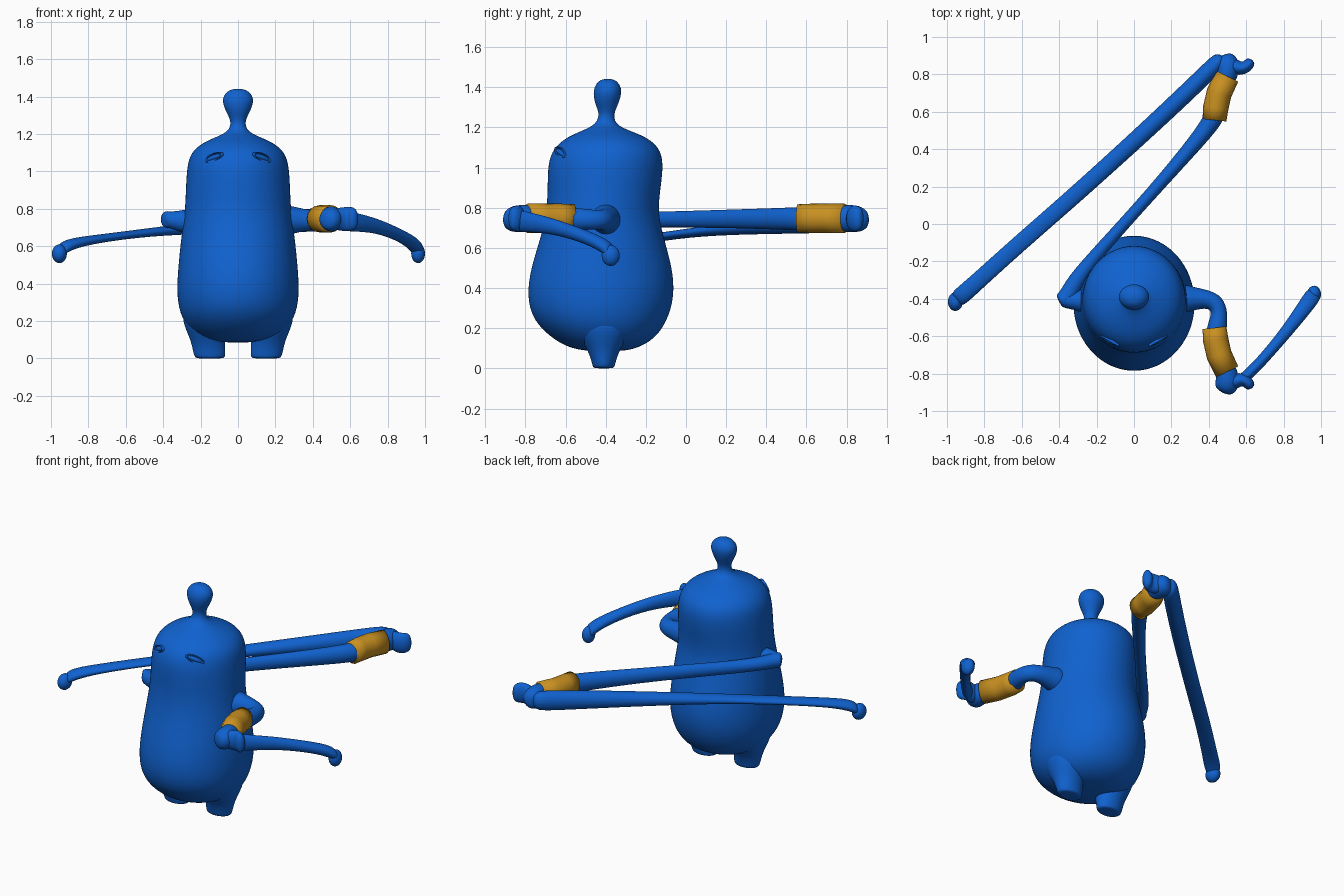
import bpy
import bmesh
import math
from mathutils import Vector

if "Cube" in bpy.data.objects:
    bpy.data.objects.remove(bpy.data.objects["Cube"])


def make_material(name, color):
    mat = bpy.data.materials.new(name)
    mat.use_nodes = True
    mat.diffuse_color = color
    mat.node_tree.nodes["Principled BSDF"].inputs["Base Color"].default_value = color
    return mat


blue = make_material("blue skin", (.005, .122, .63, 1))
gold = make_material("gold band", (.58, .28, .015, 1))


def finish(obj, name, material):
    obj.name = name
    obj.data.materials.append(material)
    for polygon in obj.data.polygons:
        polygon.use_smooth = True
    return obj


def loft(name, sections, material, sides=16, levels=2):
    """Skin elliptical sections, each given as centre and two half axes."""
    bm = bmesh.new()
    loops = []
    for center, u, v in sections:
        loop = []
        for i in range(sides):
            angle = math.tau * i / sides
            loop.append(bm.verts.new(center + u * math.cos(angle) + v * math.sin(angle)))
        loops.append(loop)
    for lower, upper in zip(loops, loops[1:]):
        for i in range(sides):
            j = (i + 1) % sides
            bm.faces.new((lower[i], lower[j], upper[j], upper[i]))
    bm.faces.new(loops[0][::-1])
    bm.faces.new(loops[-1])
    bmesh.ops.recalc_face_normals(bm, faces=bm.faces)
    mesh = bpy.data.meshes.new(name)
    bm.to_mesh(mesh)
    bm.free()
    obj = bpy.data.objects.new(name, mesh)
    bpy.context.collection.objects.link(obj)
    if levels:
        modifier = obj.modifiers.new("smooth", "SUBSURF")
        modifier.levels = modifier.render_levels = levels
    return finish(obj, name, material)


def column(name, rows, sides):
    """Upright loft from rows of height, x centre, half width, front y, back y."""
    sections = []
    for z, x, width, front, back in rows:
        center = Vector((x, (front + back) / 2, z))
        sections.append((center, Vector((width, 0, 0)), Vector((0, (back - front) / 2, 0))))
    return loft(name, sections, blue, sides)


def limb(name, rows, material=blue, flip=1, levels=2):
    """Sideways loft from rows of x, y, z, half width, half height."""
    points = [Vector((x, y * flip, z)) for x, y, z, w, h in rows]
    sections = []
    for i, row in enumerate(rows):
        along = points[min(i + 1, len(rows) - 1)] - points[max(i - 1, 0)]
        side = Vector((-along.y, along.x, 0)).normalized()
        sections.append((points[i], side * row[3], Vector((0, 0, row[4]))))
    return loft(name, sections, material, levels=levels)


def blob(name, location, size):
    bpy.ops.mesh.primitive_uv_sphere_add(segments=24, ring_count=16, location=location)
    obj = bpy.context.object
    obj.scale = size
    return finish(obj, name, blue)


# Body, head and the knob on top in one skin
column("body", [
    (.085, 0, .08, -.48, -.32), (.1, 0, .18, -.58, -.24), (.15, 0, .26, -.67, -.15),
    (.24, 0, .315, -.765, -.09), (.36, 0, .33, -.795, -.055), (.5, 0, .32, -.775, -.065),
    (.65, 0, .305, -.725, -.11), (.78, 0, .285, -.695, -.14), (.9, 0, .28, -.69, -.125),
    (1.02, 0, .275, -.69, -.11), (1.1, 0, .255, -.66, -.13), (1.155, 0, .19, -.59, -.2),
    (1.19, 0, .1, -.5, -.3), (1.22, 0, .045, -.445, -.355), (1.27, 0, .036, -.43, -.36),
    (1.32, 0, .065, -.455, -.335), (1.385, 0, .09, -.465, -.315),
    (1.43, 0, .06, -.44, -.34), (1.442, 0, .02, -.41, -.37)], 32)

# Stubby legs
for side, label in ((1, "left"), (-1, "right")):
    column(label + "_leg", [
        (0, side * .15, .06, -.45, -.37), (.004, side * .15, .082, -.465, -.355),
        (.03, side * .153, .088, -.47, -.35), (.09, side * .16, .092, -.49, -.33),
        (.15, side * .17, .11, -.53, -.29), (.27, side * .19, .13, -.57, -.25)], 16)

# Slanted eyes: a thin lid rim around a narrow lens
for side, label in ((1, "left"), (-1, "right")):
    spot = Vector((side * .128, -.625, 1.075))
    turn = (math.radians(80), side * .35, side * .5)
    bpy.ops.mesh.primitive_torus_add(location=spot, rotation=turn, major_radius=.052,
                                     minor_radius=.008, major_segments=32, minor_segments=8)
    rim = bpy.context.object
    rim.scale = (1, .38, 1)
    finish(rim, label + "_eye_rim", blue)
    lens = blob(label + "_eye", spot, (.045, .013, .012))
    lens.rotation_euler = turn

# Left arm bends forward from the shoulder
limb("left_arm", [
    (.24, -.4, .74, .09, .09), (.31, -.4, .74, .065, .07), (.38, -.4, .74, .052, .055),
    (.44, -.42, .74, .052, .05), (.46, -.48, .74, .045, .05), (.44, -.56, .745, .055, .06),
    (.44, -.62, .745, .055, .06)])

# Right arm sweeps behind the body
limb("right_arm", [
    (-.4, -.42, .745, .05, .05), (-.36, -.4, .74, .05, .045), (-.32, -.31, .74, .045, .04),
    (-.2, -.16, .74, .035, .04), (.1, .17, .745, .032, .045), (.36, .47, .745, .045, .055),
    (.43, .57, .745, .055, .06), (.44, .62, .745, .055, .06)])
limb("right_shoulder", [
    (-.26, -.41, .73, .08, .08), (-.32, -.41, .735, .045, .05), (-.4, -.41, .745, .04, .045)])

# Bands and hands share one shape, reflected front to back
for flip, label in ((1, "left"), (-1, "right")):
    limb(label + "_band", [
        (.43, -.555, .747, .064, .07), (.437, -.62, .747, .068, .073),
        (.455, -.7, .747, .068, .073), (.498, -.79, .747, .066, .073)], gold, flip, 0)
    limb(label + "_palm", [
        (.475, -.75, .747, .055, .063), (.5, -.8, .747, .06, .068),
        (.5, -.86, .745, .07, .07), (.475, -.905, .74, .045, .045)], blue, flip)
    limb(label + "_knuckle", [
        (.5, -.86, .745, .045, .06), (.57, -.825, .745, .04, .065),
        (.61, -.845, .747, .035, .068), (.63, -.88, .747, .025, .05)], blue, flip)

# Long fingers ending in drooping round tips
limb("left_finger", [
    (.54, -.86, .74, .03, .06), (.62, -.8, .73, .03, .052), (.72, -.69, .715, .03, .042),
    (.82, -.57, .68, .034, .036), (.91, -.45, .635, .042, .035), (.955, -.385, .595, .046, .04),
    (.968, -.365, .57, .035, .03)])
blob("left_fingertip", (.963, -.375, .562), (.037, .045, .052))
limb("right_finger", [
    (.48, .9, .745, .045, .06), (.4, .815, .74, .05, .065), (.1, .53, .72, .048, .05),
    (-.33, .14, .69, .046, .026), (-.62, -.11, .658, .046, .02), (-.85, -.32, .625, .046, .026),
    (-.93, -.39, .597, .05, .035), (-.955, -.41, .57, .04, .03)])
blob("right_fingertip", (-.955, -.415, .56), (.04, .05, .05))
